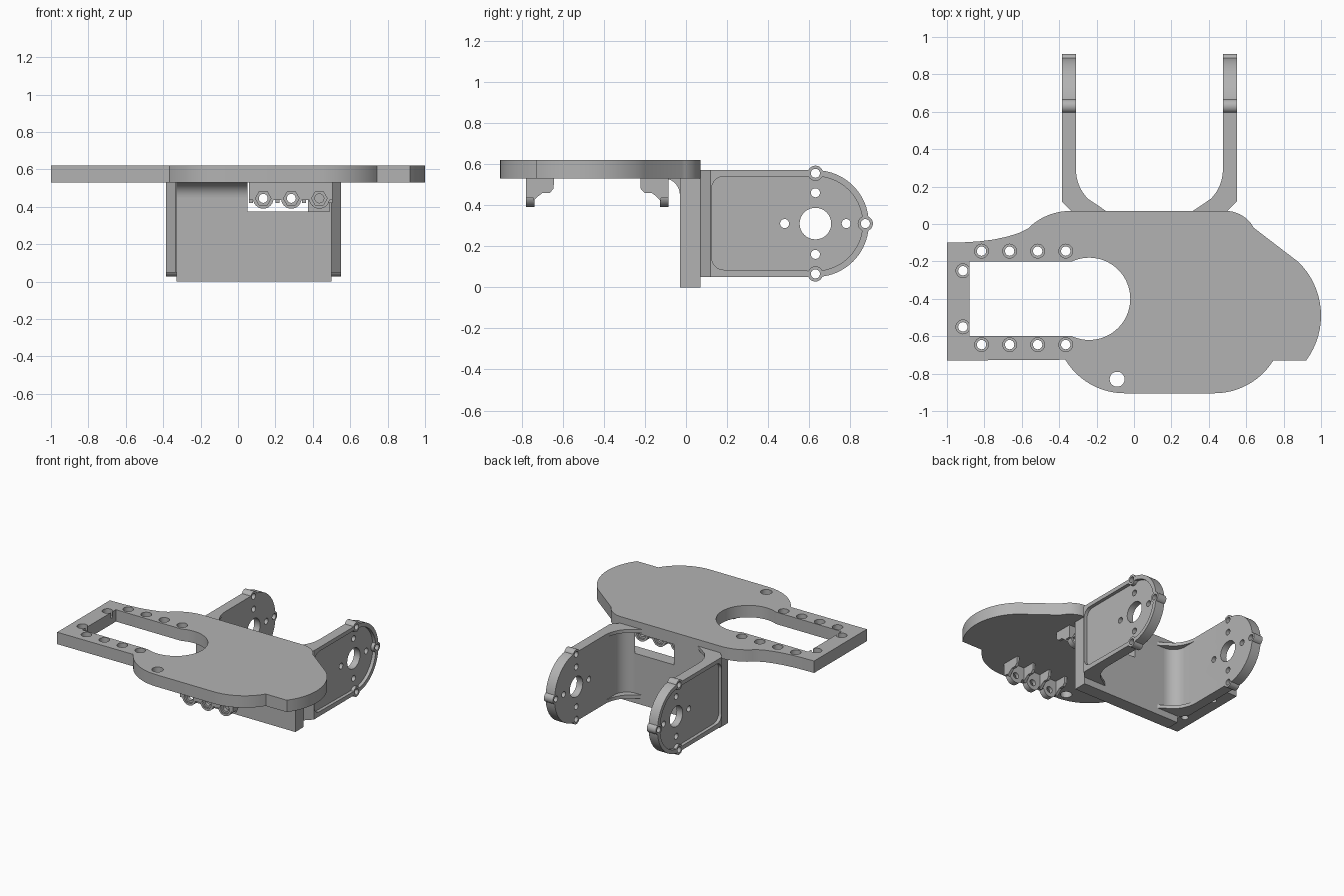
import bpy, bmesh
from math import sin, cos, radians

if "Cube" in bpy.data.objects:
    bpy.data.objects.remove(bpy.data.objects["Cube"], do_unlink=True)

grey = bpy.data.materials.new("plain_grey")
grey.use_nodes = True
grey.diffuse_color = (0.45, 0.45, 0.45, 1)
grey.node_tree.nodes["Principled BSDF"].inputs["Base Color"].default_value = (0.45, 0.45, 0.45, 1)

AXES = {"x": lambda a, b, t: (t, a, b),
        "y": lambda a, b, t: (a, t, b),
        "z": lambda a, b, t: (a, b, t)}


def arc(cx, cy, r, start, end, n=12):
    angles = [radians(start + (end - start) * i / n) for i in range(n + 1)]
    return [(cx + r * cos(a), cy + r * sin(a)) for a in angles]


def circle(cx, cy, r, n=32):
    return arc(cx, cy, r, 0, 360, n)[:-1]


def rect(a0, a1, b0, b1):
    return [(a0, b0), (a1, b0), (a1, b1), (a0, b1)]


def prism(name, outline, axis, lo, hi):
    """Extrude a flat outline along an axis."""
    place = AXES[axis]
    bm = bmesh.new()
    ends = [[bm.verts.new(place(a, b, t)) for a, b in outline] for t in (lo, hi)]
    bm.faces.new(ends[0])
    bm.faces.new(ends[1])
    n = len(outline)
    for i in range(n):
        j = (i + 1) % n
        bm.faces.new((ends[0][i], ends[0][j], ends[1][j], ends[1][i]))
    bmesh.ops.recalc_face_normals(bm, faces=bm.faces)
    mesh = bpy.data.meshes.new(name)
    bm.to_mesh(mesh)
    bm.free()
    mesh.materials.append(grey)
    obj = bpy.data.objects.new(name, mesh)
    bpy.context.scene.collection.objects.link(obj)
    return obj


def combine(obj, operation, *tools):
    """Boolean the tools into the part, then discard them."""
    for tool in tools:
        mod = obj.modifiers.new("shape", "BOOLEAN")
        mod.operation = operation
        mod.solver = "EXACT"
        mod.object = tool
    graph = bpy.context.evaluated_depsgraph_get()
    graph.update()
    mesh = bpy.data.meshes.new_from_object(obj.evaluated_get(graph))
    obj.modifiers.clear()
    obj.data = mesh
    for tool in tools:
        bpy.data.objects.remove(tool, do_unlink=True)


# Deck plate outline
BOTTOM, TOP = 0.53, 0.62
outline = [(-1, -0.73)]
outline += arc(-0.05, -0.535, 0.37, 211, 270) + arc(0.43, -0.535, 0.37, 270, 328)
outline += arc(0.6, -0.49, 0.4, -37, 46, 16) + arc(0.49, -0.1, 0.17, 28, 90)
outline += arc(-0.34, -0.25, 0.32, 90, 135)
outline += [(-0.62, -0.05), (-0.68, -0.068), (-0.75, -0.083), (-0.83, -0.093), (-0.91, -0.098), (-1, -0.1)]
deck = prism("deck_plate", outline, "z", BOTTOM, TOP)

# Keyhole opening and single hole
combine(deck, "DIFFERENCE",
        prism("cut", rect(-0.88, -0.3, -0.6, -0.2), "z", 0.4, 0.8),
        prism("cut", circle(-0.24, -0.4, 0.22, 64), "z", 0.4, 0.8),
        prism("cut", circle(-0.09, -0.83, 0.04), "z", 0.4, 0.8))

# Counterbored mounting holes
spots = [(-0.815 + 0.15 * i, y) for i in range(4) for y in (-0.145, -0.645)]
spots += [(-0.915, -0.25), (-0.915, -0.55)]
for x, y in spots:
    combine(deck, "DIFFERENCE",
            prism("cut", circle(x, y, 0.025, 24), "z", 0.4, 0.8),
            prism("cut", circle(x, y, 0.037, 24), "z", 0.575, 0.8))

# Rear wall with window and fillet under the deck
wall = prism("rear_wall", rect(-0.33, 0.5, 0, BOTTOM), "y", -0.03, 0.07)
combine(wall, "DIFFERENCE", prism("cut", rect(0.05, 0.49, 0.375, 0.6), "y", -0.2, 0.2))
prism("wall_fillet", [(-0.03, BOTTOM)] + arc(-0.11, 0.45, 0.08, 90, 0), "x", -0.33, 0.05)

# Side arms
MID, CY, CZ = 0.0825, 0.63, 0.31
INNER, OUTER = 0.3925, 0.4675
for side, label in ((1, "left"), (-1, "right")):
    def out(u):
        return MID + side * u

    def plan(points):
        return [(out(u), y) for u, y in points]

    # Arm body: plan shape trimmed by the rounded side shape
    arm = prism(label + "_arm", plan(
        [(OUTER, 1), (OUTER, 0.12), (0.4175, 0.07)]
        + arc(INNER - 0.1, 0.17, 0.1, 270, 360) + [(INNER, 1)]), "z", 0, 0.7)
    combine(arm, "INTERSECT", prism("trim", [(0, 0.05)] + arc(CY, CZ, 0.26, -90, 90, 40)
                                    + [(0, 0.57)], "x", out(0), out(0.6)))
    # Shallow recess on the outside
    recess = arc(0.185, 0.145, 0.06, 180, 270, 8) + arc(CY, CZ, 0.23, -90, 90, 40)
    recess += arc(0.185, 0.48, 0.06, 90, 180, 8)
    combine(arm, "DIFFERENCE", prism("cut", recess, "x", out(OUTER - 0.025), out(0.6)))
    # Screw bosses on the rim
    bosses = [(CY, 0.555), (CY, 0.065), (0.873, CZ)]
    for y, z in bosses:
        combine(arm, "UNION", prism("boss", circle(y, z, 0.037), "x", out(INNER), out(OUTER)))
    # Shaft hole, ring of small holes, boss holes
    small = [(CY + 0.15, CZ), (CY - 0.15, CZ), (CY, CZ + 0.15), (CY, CZ - 0.15)]
    holes = [(CY, CZ, 0.077)] + [(y, z, 0.022) for y, z in small + bosses]
    for y, z, r in holes:
        combine(arm, "DIFFERENCE", prism("cut", circle(y, z, r), "x", out(0.2), out(0.6)))
    # Thin corner webs at the top and bottom
    web = [(INNER + 0.01, 0.07), (0.2325, 0.07)] + arc(INNER - 0.22, 0.29, 0.22, -45, 0)
    web += [(INNER + 0.01, 0.29)]
    for name, z in (("lower", 0.05), ("upper", 0.545)):
        prism(label + "_" + name + "_web", plan(web), "z", z, z + 0.025)

# Screw brackets beneath the deck, mirrored front to back
for side, label in ((1, "rear"), (-1, "front")):
    def depth(d):
        return -0.4325 + side * d

    face, back = depth(0.3475), depth(0.305)
    bracket = prism(label + "_bracket", rect(0.06, 0.505, 0.435, BOTTOM + 0.01), "y", back, face)
    eyes = [0.135, 0.285, 0.435]
    for x in eyes:
        combine(bracket, "UNION", prism("eye", circle(x, 0.445, 0.055, 24), "y", back, face))
    for x in eyes:
        combine(bracket, "DIFFERENCE",
                prism("cut", circle(x, 0.445, 0.042, 6), "y", depth(0.333), depth(0.4)),
                prism("cut", circle(x, 0.445, 0.024, 24), "y", depth(0.2), depth(0.4)))
    # Ribs bracing the bracket to the deck
    rib = [(depth(d), z) for d, z in [(0.31, 0.42), (0.285, 0.445), (0.265, 0.46), (0.23, 0.46),
                                      (0.212, 0.48), (0.21, BOTTOM), (0.31, BOTTOM)]]
    for i in range(4):
        x = 0.06 + 0.1417 * i
        prism(label + "_bracket_rib", rib, "x", x, x + 0.02)

# Smooth the curved walls, keep edges crisp
bpy.ops.object.select_all(action="DESELECT")
for obj in bpy.context.scene.objects:
    if obj.type == "MESH":
        obj.select_set(True)
        bpy.context.view_layer.objects.active = obj
bpy.ops.object.shade_smooth_by_angle(angle=radians(30))
